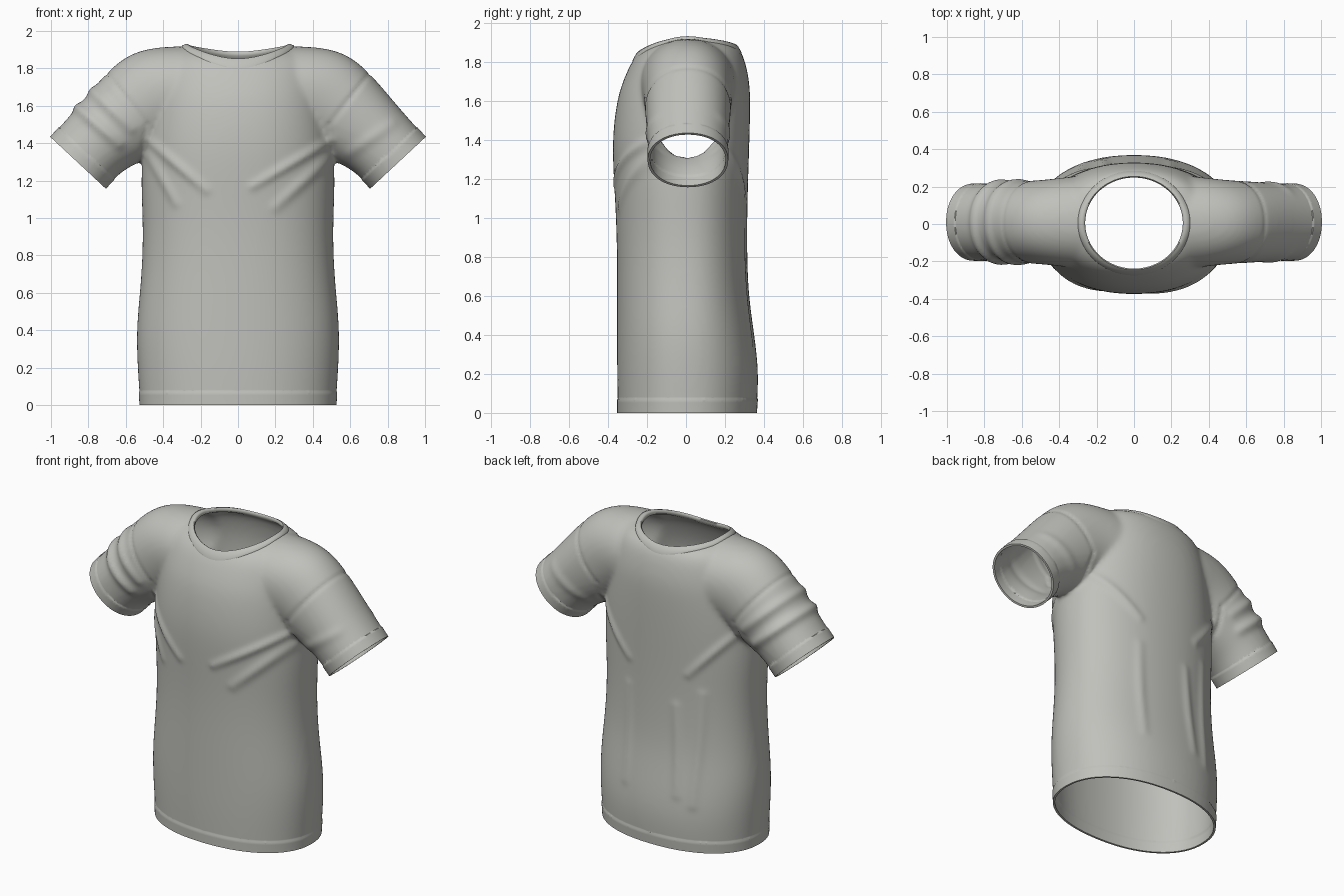
import bpy
import bmesh
import math
from mathutils import Vector
from mathutils.bvhtree import BVHTree

cube = bpy.data.objects.get("Cube")
if cube:
    bpy.data.objects.remove(cube, do_unlink=True)

VOXEL, CLOTH, INFLATE = 0.015, 0.013, 0.005
NECK_Y, NECK_A, NECK_B = 0.005, 0.265, 0.247

fabric = bpy.data.materials.new("light grey fabric")
fabric.use_nodes = True
GREY = (0.53, 0.53, 0.50, 1)
fabric.diffuse_color = GREY
bsdf = next(n for n in fabric.node_tree.nodes if n.type == 'BSDF_PRINCIPLED')
bsdf.inputs["Base Color"].default_value = GREY
bsdf.inputs["Roughness"].default_value = 0.8


def loft(bm, rings, closed=False):
    """Skin a list of point rings, capped at the ends or joined in a loop."""
    rows = [[bm.verts.new(p) for p in ring] for ring in rings]
    pairs = list(zip(rows, rows[1:]))
    if closed:
        pairs.append((rows[-1], rows[0]))
    else:
        bm.faces.new(rows[0][::-1])
        bm.faces.new(rows[-1])
    for a, b in pairs:
        n = len(a)
        for i in range(n):
            j = (i + 1) % n
            bm.faces.new((a[i], a[j], b[j], b[i]))
    bmesh.ops.recalc_face_normals(bm, faces=bm.faces[:])


def make_object(name, bm):
    mesh = bpy.data.meshes.new(name)
    bm.to_mesh(mesh)
    bm.free()
    obj = bpy.data.objects.new(name, mesh)
    bpy.context.scene.collection.objects.link(obj)
    return obj


def apply_modifiers(obj):
    deps = bpy.context.evaluated_depsgraph_get()
    mesh = bpy.data.meshes.new_from_object(obj.evaluated_get(deps))
    obj.modifiers.clear()
    obj.data = mesh


def finish(obj, angle):
    obj.data.materials.clear()
    obj.data.materials.append(fabric)
    bpy.ops.object.select_all(action='DESELECT')
    obj.select_set(True)
    bpy.context.view_layer.objects.active = obj
    bpy.ops.object.shade_smooth_by_angle(angle=math.radians(angle))


def superellipse(n, e):
    """Unit outline points, rounder or squarer by exponent e."""
    for i in range(n):
        t = math.tau * i / n
        c, s = math.cos(t), math.sin(t)
        yield (math.copysign(abs(c) ** (2 / e), c),
               math.copysign(abs(s) ** (2 / e), s))


# Torso: height, half width, front depth, back depth
TORSO = [(-.2, .52, .345, .35), (-.08, .52, .345, .35), (0, .52, .345, .357),
         (.2, .535, .35, .372), (.4, .542, .35, .347), (.6, .522, .35, .317),
         (.8, .507, .35, .31), (1, .507, .355, .31), (1.2, .517, .367, .315),
         (1.4, .505, .376, .322), (1.6, .475, .352, .327),
         (1.7, .455, .32, .322), (1.8, .43, .275, .3), (1.85, .4, .235, .28),
         (1.885, .36, .18, .25), (1.91, .3, .1, .15), (1.915, .15, .05, .08)]
# Sleeve and shoulder tube: top x, z, underside x, z, half depth
SLEEVE = [(1.1, 1.323, .81, 1.053, .2), (1, 1.43, .71, 1.16, .2),
          (.86, 1.585, .62, 1.262, .205), (.725, 1.75, .5, 1.31, .215),
          (.61, 1.86, .36, 1.4, .222), (.48, 1.908, .28, 1.42, .235),
          (.3, 1.918, .2, 1.42, .25), (0, 1.918, 0, 1.42, .25)]

bm = bmesh.new()
loft(bm, [[(w * c, (back if s > 0 else front) * s, z)
           for c, s in superellipse(32, 2.2)] for z, w, front, back in TORSO])


def tube_ring(row, side):
    xt, zt, xb, zb, depth = row
    return [(side * (xt + xb + (xt - xb) * c) / 2, 0.01 + depth * s,
             (zt + zb + (zt - zb) * c) / 2) for c, s in superellipse(24, 2.1)]


loft(bm, [tube_ring(r, 1) for r in SLEEVE]
     + [tube_ring(r, -1) for r in SLEEVE[-2::-1]])

# Blend torso and sleeves into one soft skin
shirt = make_object("shirt_body", bm)
shirt.modifiers.new("round", 'SUBSURF').levels = 2
remesh = shirt.modifiers.new("merge", 'REMESH')
remesh.mode = 'VOXEL'
remesh.voxel_size = VOXEL
soften = shirt.modifiers.new("soften", 'SMOOTH')
soften.factor, soften.iterations = 0.5, 10
apply_modifiers(shirt)

bm = bmesh.new()
bm.from_mesh(shirt.data)
bm.normal_update()

# Folds: start x, z, end x, z, height, width, sides (-1 front, 1 back, 0 both)
FOLDS = [(.5, 1.42, .08, 1.17, .014, .025, -1),
         (.48, 1.32, .2, 1.06, .012, .03, -1),
         (-.48, 1.42, -.17, 1.15, .013, .025, -1),
         (-.47, 1.33, -.33, 1.08, .01, .025, -1),
         (.47, 1.4, .2, 1.13, .012, .025, 1),
         (-.47, 1.4, -.22, 1.12, .012, .025, 1),
         (-.3, 1, -.27, .3, .01, .03, 1), (-.14, .9, -.17, .35, .01, .03, 1),
         (.2, .95, .2, .35, .008, .03, 1),
         (-.89, 1.62, -.64, 1.4, .02, .03, 0),
         (-.8, 1.7, -.57, 1.48, .016, .03, 0),
         (.82, 1.5, .6, 1.35, .008, .03, 0)]
# Armhole seams
for m in (1, -1):
    FOLDS += [(m * .7, 1.77, m * .49, 1.5, -.007, .013, 0),
              (m * .49, 1.5, m * .51, 1.36, -.007, .013, 0)]
folds = [(Vector((a, b)), Vector((c - a, d - b)), h, w, side)
         for a, b, c, d, h, w, side in FOLDS]
for v in bm.verts:
    p, lift = Vector((v.co.x, v.co.z)), INFLATE
    for a, run, h, w, side in folds:
        if side * v.co.y < 0:
            continue
        t = min(1, max(0, (p - a).dot(run) / run.dot(run)))
        d = (p - a - run * t).length
        if d < 3 * w:
            lift += h * math.sin(math.pi * (.2 + .6 * t)) * math.exp(-(d / w) ** 2)
    v.co += v.normal * lift
bm.normal_update()
tree = BVHTree.FromBMesh(bm)


def cut(co, no, inside):
    """Slice the faces chosen by the rule along a plane."""
    faces = [f for f in bm.faces if inside(f.calc_center_median())]
    edges = {e for f in faces for e in f.edges}
    verts = {v for f in faces for v in f.verts}
    bmesh.ops.bisect_plane(bm, geom=list(verts) + list(edges) + faces,
                           dist=1e-5, plane_co=co, plane_no=no)


def open_and_hem(co, no, width, inside):
    """Open the cloth at a plane and raise a stitched hem band beside it."""
    hem = co - no * width
    cut(co, no, inside)
    cut(hem, no, inside)
    gone = [f for f in bm.faces if inside(f.calc_center_median())
            and (f.calc_center_median() - co).dot(no) > 0]
    bmesh.ops.delete(bm, geom=gone, context='FACES')
    bm.normal_update()
    for v in bm.verts:
        if inside(v.co) and (v.co - hem).dot(no) > 1e-4:
            v.co += (v.normal - no * v.normal.dot(no)) * 0.004


open_and_hem(Vector((0, 0, 0)), Vector((0, 0, -1)), .075, lambda c: c.z < .5)
for m in (1, -1):
    open_and_hem(Vector((m * .855, 0, 1.295)),
                 Vector((m * .68, 0, -.73)).normalized(), .07,
                 lambda c, m=m: c.x * m > .59)

# Neck opening
hole = [f for f in bm.faces for c in [f.calc_center_median()] if c.z > 1.6
        and math.hypot(c.x / NECK_A, (c.y - NECK_Y) / NECK_B) < 1.06]
bmesh.ops.delete(bm, geom=hole, context='FACES')
bm.to_mesh(shirt.data)
bm.free()
shell = shirt.modifiers.new("cloth thickness", 'SOLIDIFY')
shell.thickness, shell.offset = CLOTH, -1
apply_modifiers(shirt)
finish(shirt, 50)

# Collar band laid over the edge of the neck opening: scale, height
BAND = [(1.14, -.006), (1.125, .006), (1.06, .013), (1.01, .012),
        (.985, .002), (.99, -.014), (1.05, -.02), (1.12, -.018)]
rings = []
for c, s in superellipse(96, 2):
    ring = []
    for k, h in BAND:
        x, y = NECK_A * k * c, NECK_Y + NECK_B * k * s
        hit = tree.ray_cast(Vector((x, y, 3)), Vector((0, 0, -1)))[0]
        ring.append((x, y, (hit.z if hit else 1.88) + h))
    rings.append(ring)
bm = bmesh.new()
loft(bm, rings, closed=True)
finish(make_object("collar", bm), 60)
